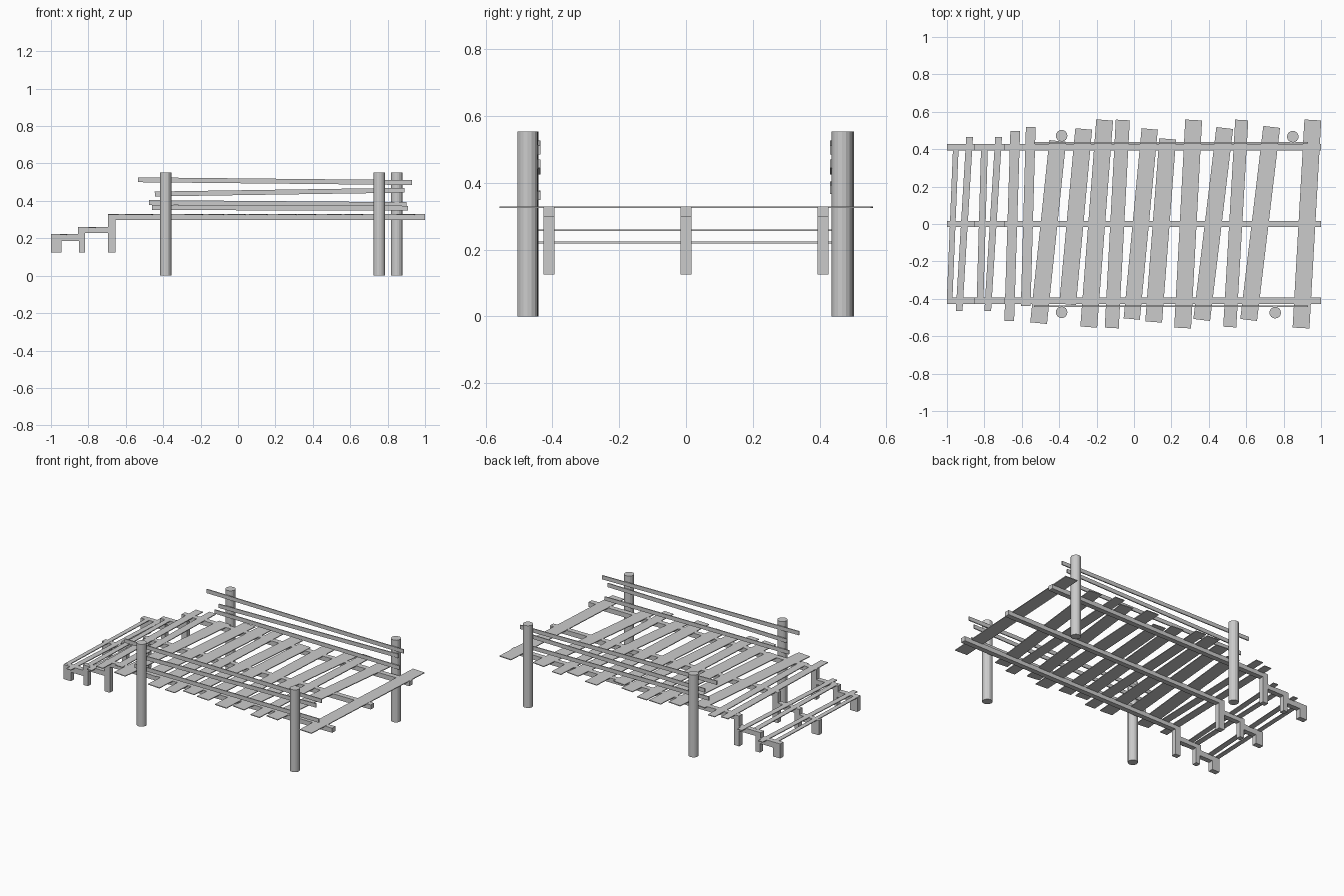
import bpy, bmesh, math
from mathutils import Vector, Matrix

if "Cube" in bpy.data.objects:
    bpy.data.objects.remove(bpy.data.objects["Cube"])


def finish(bm, name):
    bmesh.ops.recalc_face_normals(bm, faces=bm.faces)
    me = bpy.data.meshes.new(name)
    bm.to_mesh(me)
    bm.free()
    ob = bpy.data.objects.new(name, me)
    bpy.context.collection.objects.link(ob)
    return ob


def bar(name, a, b, across, width, thick):
    """Flat board from a to b; 'across' is its width direction."""
    a, b = Vector(a), Vector(b)
    along = (b - a).normalized()
    side = Vector(across)
    side = (side - along * side.dot(along)).normalized()
    up = along.cross(side)
    rot = Matrix((along, side, up)).transposed().to_4x4()
    bm = bmesh.new()
    bmesh.ops.create_cube(bm, size=1)
    bmesh.ops.scale(bm, vec=((b - a).length, width, thick), verts=bm.verts)
    bmesh.ops.transform(bm, matrix=Matrix.Translation((a + b) / 2) @ rot, verts=bm.verts)
    return finish(bm, name)


# Stepped support beams: one side profile, extruded three times
PROFILE = [(-1, .125), (-.945, .125), (-.945, .185), (-.85, .185), (-.85, .125),
           (-.818, .125), (-.818, .228), (-.695, .228), (-.695, .125), (-.655, .125),
           (-.655, .298), (1, .298), (1, .329), (-.695, .329), (-.695, .26),
           (-.855, .26), (-.855, .223), (-1, .223)]
for label, y in (("front", -.41), ("middle", 0), ("back", .41)):
    bm = bmesh.new()
    face = bm.faces.new([bm.verts.new((x, y - .017, z)) for x, z in PROFILE])
    ext = bmesh.ops.extrude_face_region(bm, geom=[face])
    moved = [v for v in ext["geom"] if isinstance(v, bmesh.types.BMVert)]
    bmesh.ops.translate(bm, vec=(0, .034, 0), verts=moved)
    finish(bm, label + "_beam")

# Planks: back end x, y, front end x, y, width
STEP_LOW = [(-.953, .40, -.986, -.41, .03), (-.879, .465, -.935, -.465, .036)]
STEP_HIGH = [(-.80, .40, -.823, -.41, .036), (-.724, .465, -.782, -.465, .036)]
DECK = [(-.635, .497, -.667, -.519, .052), (-.552, .519, -.579, -.439, .052),
        (-.408, .444, -.51, -.53, .09), (-.269, .508, -.355, -.43, .09),
        (-.157, .556, -.242, -.551, .09), (-.06, .556, -.119, -.556, .075),
        (.084, .508, -.012, -.508, .087), (.18, .455, .105, -.524, .09),
        (.319, .556, .26, -.556, .09), (.485, .513, .362, -.513, .09),
        (.576, .556, .512, -.551, .07), (.736, .519, .613, -.513, .09),
        (.956, .556, .893, -.556, .09)]
for label, rows, z in (("low_step", STEP_LOW, .221), ("high_step", STEP_HIGH, .258),
                       ("deck", DECK, .327)):
    for x0, y0, x1, y1, w in rows:
        bar(label + "_plank", (x0, y0, z), (x1, y1, z), (1, 0, 0), w, .005)

# Round posts
for x, y in ((-.387, .472), (.849, .467), (-.387, -.472), (.755, -.474)):
    bm = bmesh.new()
    bmesh.ops.create_cone(bm, cap_ends=True, segments=16, radius1=.031, radius2=.031,
                          depth=.553, matrix=Matrix.Translation((x, y, .2765)))
    finish(bm, "post")

# Slightly crooked rails on the inner side of the posts
TOP = (-.535, .513, .93, .498)
MID = (-.445, .437, .89, .457)
LOW_BACK = (-.475, .391, .90, .380)
LOW_FRONT = (-.46, .364, .91, .361)
for label, y, rails in (("front", -.439, (TOP, MID, LOW_FRONT)),
                        ("back", .434, (TOP, MID, LOW_BACK))):
    for x0, z0, x1, z1 in rails:
        bar(label + "_rail", (x0, y, z0), (x1, y, z1), (0, 0, 1), .026, .007)
